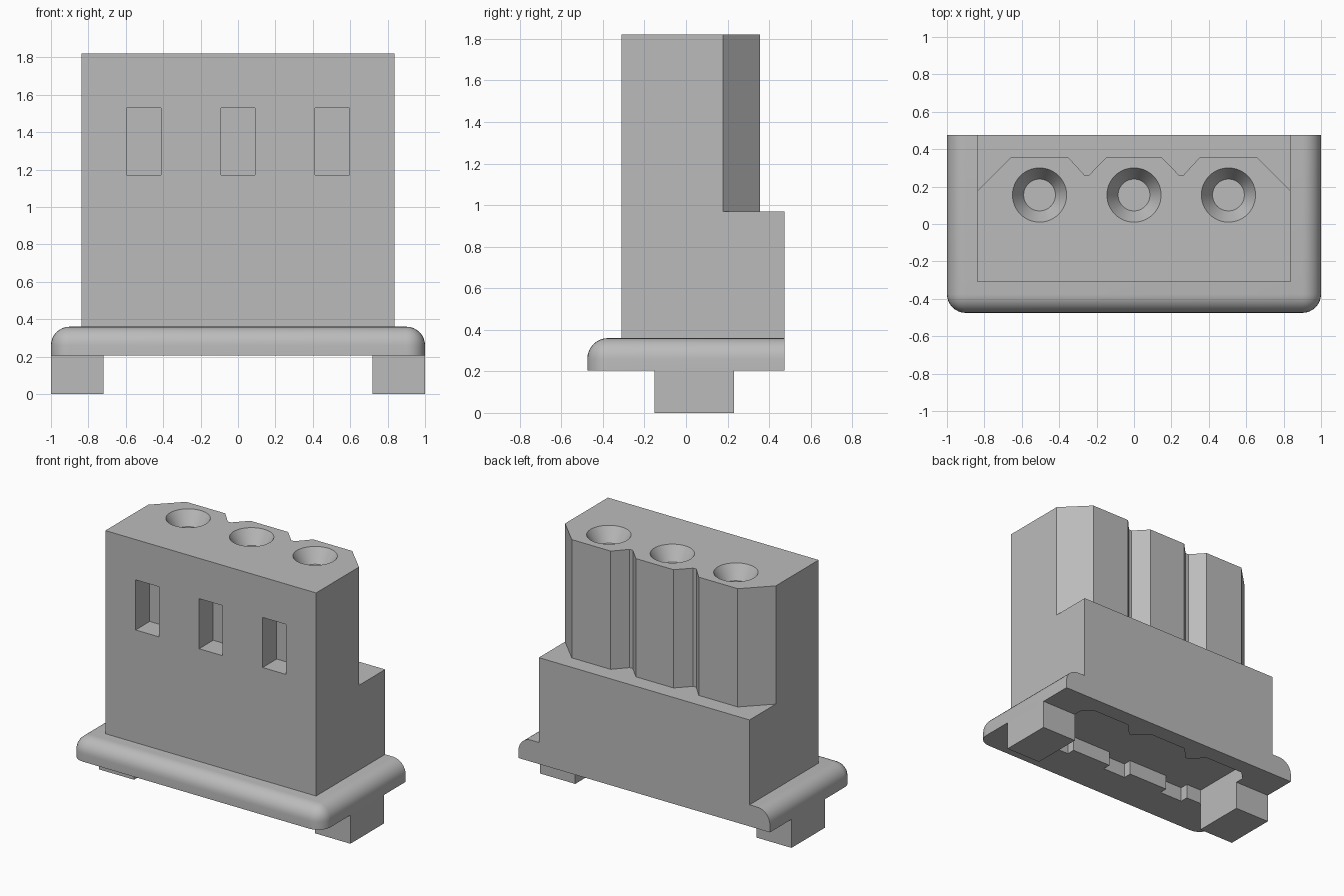
import bpy
import bmesh
import math

if "Cube" in bpy.data.objects:
    bpy.data.objects.remove(bpy.data.objects["Cube"], do_unlink=True)

# Single plain plastic colour
grey = bpy.data.materials.new("housing_grey")
grey.use_nodes = True
colour = (0.5, 0.5, 0.5, 1)
grey.diffuse_color = colour
grey.node_tree.nodes["Principled BSDF"].inputs["Base Color"].default_value = colour

PITCH = 0.505
COLUMNS = (-PITCH, 0, PITCH)


def finish(name, bm):
    bmesh.ops.recalc_face_normals(bm, faces=bm.faces[:])
    mesh = bpy.data.meshes.new(name)
    bm.to_mesh(mesh)
    bm.free()
    mesh.materials.append(grey)
    ob = bpy.data.objects.new(name, mesh)
    bpy.context.collection.objects.link(ob)
    return ob


def prism(name, outline, z0, z1):
    bm = bmesh.new()
    face = bm.faces.new([bm.verts.new((x, y, z0)) for x, y in outline])
    top = bmesh.ops.extrude_face_region(bm, geom=[face])["geom"]
    verts = [v for v in top if isinstance(v, bmesh.types.BMVert)]
    bmesh.ops.translate(bm, verts=verts, vec=(0, 0, z1 - z0))
    return finish(name, bm)


def box(name, x0, x1, y0, y1, z0, z1):
    return prism(name, [(x0, y0), (x1, y0), (x1, y1), (x0, y1)], z0, z1)


def activate(ob):
    bpy.ops.object.select_all(action="DESELECT")
    ob.select_set(True)
    bpy.context.view_layer.objects.active = ob


def cut(target, cutter):
    cutter.hide_render = True
    mod = target.modifiers.new("cut", "BOOLEAN")
    mod.operation = "DIFFERENCE"
    mod.solver = "EXACT"
    mod.object = cutter
    activate(target)
    bpy.ops.object.modifier_apply(modifier=mod.name)
    bpy.data.objects.remove(cutter, do_unlink=True)


def smooth(ob):
    activate(ob)
    bpy.ops.object.shade_smooth_by_angle(angle=math.radians(30))


def ribbed_back(end):
    """Chamfered back outline with two grooves, from +x to -x."""
    half = [(end, 1.015 - end), (0.66, 0.355), (0.35, 0.355), (0.265, 0.262),
            (0.24, 0.262), (0.15, 0.355)]
    return half + [(-x, y) for x, y in reversed(half)]


# Main body, with the upper rear cut back to a ribbed outline
body = box("body", -0.838, 0.838, -0.31, 0.475, 0.36, 1.82)
cut(body, prism("rear_cutter", ribbed_back(0.94) + [(-0.94, 0.6), (0.94, 0.6)], 0.97, 2))

# Front latch windows and countersunk top holes
for x in COLUMNS:
    cut(body, box("window_cutter", x - 0.092, x + 0.092, -0.5, -0.15, 1.17, 1.53))
    bm = bmesh.new()
    slope, depth, over = 0.6, 0.1, 0.02
    bmesh.ops.create_cone(bm, cap_ends=True, segments=48, radius1=0.085,
                          radius2=0.145 + over * slope, depth=depth + over)
    bmesh.ops.translate(bm, verts=bm.verts[:], vec=(x, 0.155, 1.82 + (over - depth) / 2))
    cut(body, finish("hole_cutter", bm))
smooth(body)

# Flange, rounded along the top and the front corners, square at the back
flange = box("flange", -1, 1, -0.475, 0.475, 0.205, 0.36)
bm = bmesh.new()
bm.from_mesh(flange.data)
edges = []
for e in bm.edges:
    a, b = (v.co for v in e.verts)
    mid = (a + b) / 2
    top = mid.z > 0.35 and mid.y < 0.4
    front_corner = abs(a.z - b.z) > 0.1 and mid.y < 0
    if top or front_corner:
        edges.append(e)
bmesh.ops.bevel(bm, geom=edges, offset=0.1, segments=8, profile=0.5, affect="EDGES")
bm.to_mesh(flange.data)
bm.free()

# Shallow recess in the underside, with three key slots along the front
outline = ribbed_back(0.72) + [(-0.72, -0.15)]
for x in COLUMNS:
    outline += [(x - 0.092, -0.15), (x - 0.092, -0.21), (x + 0.092, -0.21), (x + 0.092, -0.15)]
outline.append((0.72, -0.15))
cut(flange, prism("recess_cutter", outline, 0.1, 0.31))
smooth(flange)

# Feet
for name, side in (("left_foot", 1), ("right_foot", -1)):
    xs = sorted((side * 0.72, side))
    box(name, xs[0], xs[1], -0.152, 0.23, 0, 0.205)
